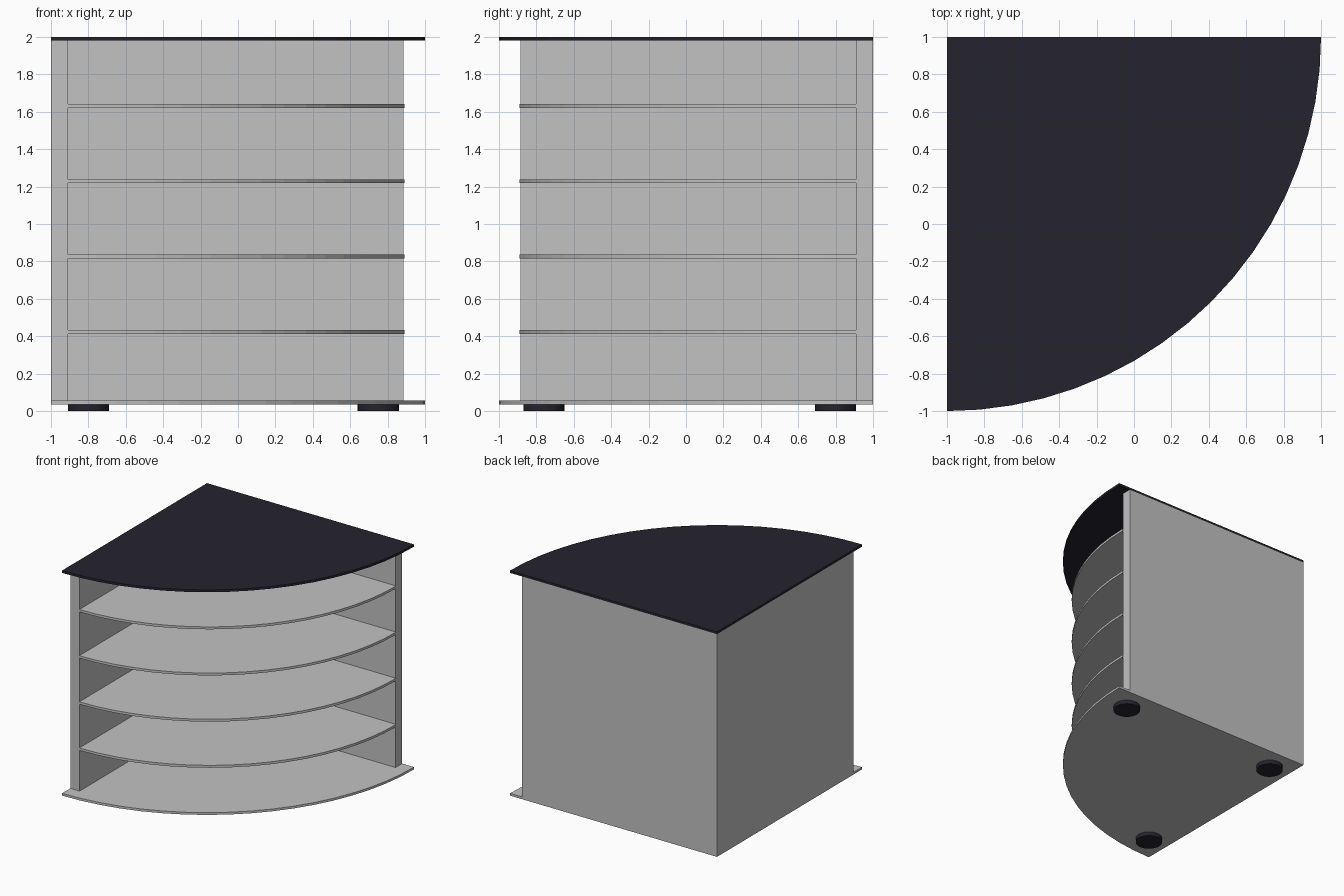
import bpy, bmesh, math

if "Cube" in bpy.data.objects:
    bpy.data.objects.remove(bpy.data.objects["Cube"])


def material(name, rgb):
    m = bpy.data.materials.new(name)
    m.diffuse_color = (*rgb, 1)
    m.use_nodes = True
    m.node_tree.nodes["Principled BSDF"].inputs["Base Color"].default_value = m.diffuse_color
    return m


GREY = material("light grey", (0.54, 0.54, 0.54))
DARK = material("dark navy", (0.018, 0.017, 0.028))


def prism(name, outline, z0, z1, mat):
    """Extrude a flat outline from z0 up to z1."""
    bm = bmesh.new()
    face = bm.faces.new([bm.verts.new((x, y, z0)) for x, y in outline])
    res = bmesh.ops.extrude_face_region(bm, geom=[face])
    verts = [v for v in res["geom"] if isinstance(v, bmesh.types.BMVert)]
    bmesh.ops.translate(bm, verts=verts, vec=(0, 0, z1 - z0))
    bmesh.ops.recalc_face_normals(bm, faces=bm.faces)
    me = bpy.data.meshes.new(name)
    bm.to_mesh(me)
    bm.free()
    me.materials.append(mat)
    ob = bpy.data.objects.new(name, me)
    bpy.context.collection.objects.link(ob)
    return ob


def quarter(cx, cy, r, n=18):
    """Quarter disc with its square corner at the back left."""
    arc = [-math.pi / 2 * i / n for i in range(n + 1)]
    return [(cx, cy)] + [(cx + r * math.cos(a), cy + r * math.sin(a)) for a in arc]


def rect(x0, x1, y0, y1):
    return [(x0, y0), (x1, y0), (x1, y1), (x0, y1)]


# top and bottom boards
prism("top_board", quarter(-1, 1, 2), 1.98, 2.0, DARK)
prism("bottom_board", quarter(-1, 1, 2), 0.035, 0.055, GREY)

# two walls meeting in the corner
prism("left_wall", rect(-1, -0.91, -0.885, 1), 0.055, 1.98, GREY)
prism("back_wall", rect(-0.91, 0.885, 0.91, 1), 0.055, 1.98, GREY)

# four curved shelves
for i in range(4):
    z = 0.412 + 0.403 * i
    prism(f"shelf_{i + 1}", quarter(-0.91, 0.91, 1.8), z, z + 0.021, GREY)

# three round feet
for i, (x, y) in enumerate([(-0.8, 0.8), (0.75, 0.8), (-0.8, -0.76)]):
    ring = [(x + 0.11 * math.cos(math.tau * k / 32),
             y + 0.11 * math.sin(math.tau * k / 32)) for k in range(32)]
    foot = prism(f"foot_{i + 1}", ring, 0, 0.035, DARK)
    bpy.context.view_layer.objects.active = foot
    foot.select_set(True)
    bpy.ops.object.shade_smooth_by_angle(angle=math.radians(30))
    foot.select_set(False)
